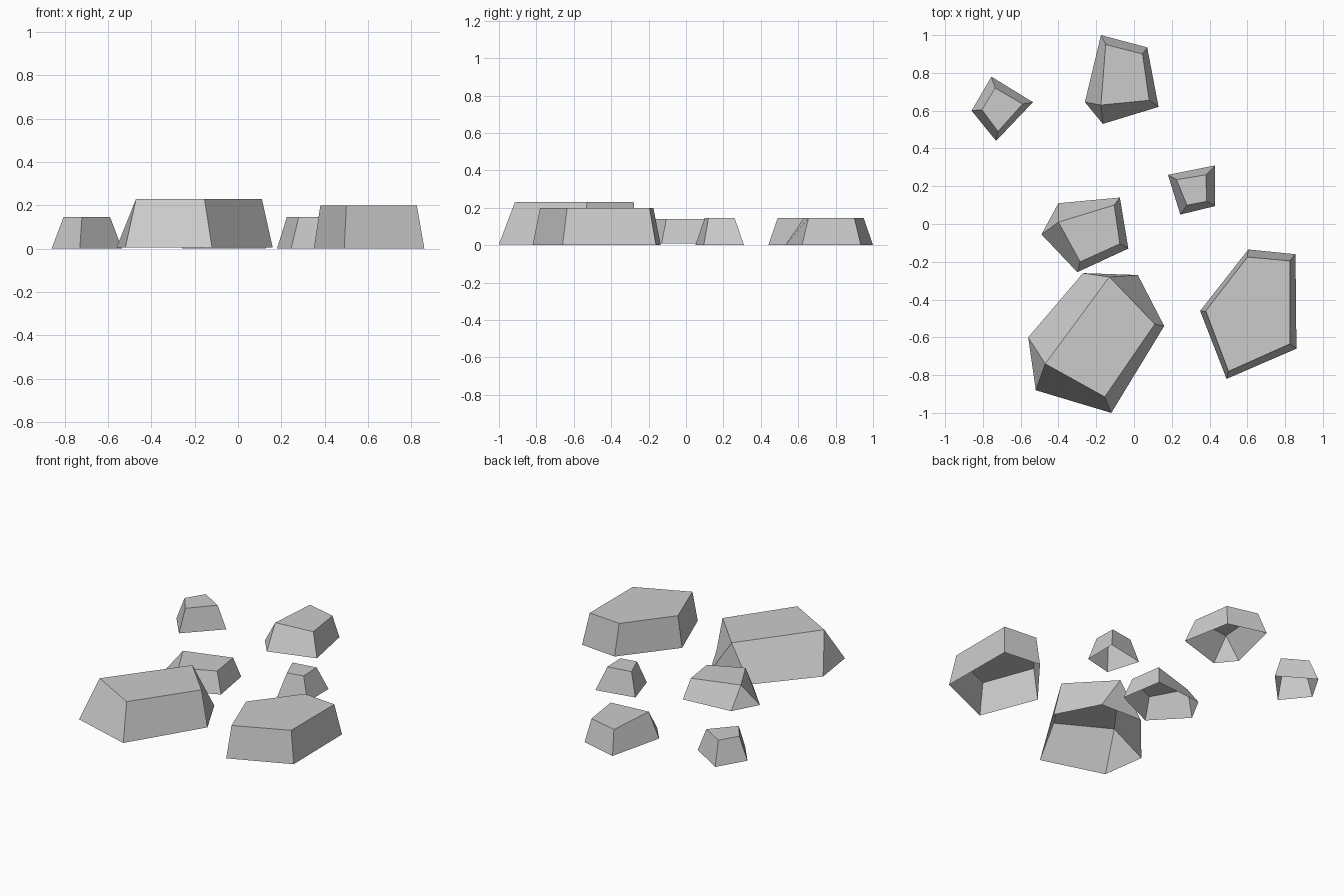
import bpy
import bmesh

default_cube = bpy.data.objects.get("Cube")
if default_cube:
    bpy.data.objects.remove(default_cube, do_unlink=True)

# One flat stone colour for every rock
stone = bpy.data.materials.new("stone_grey")
stone.use_nodes = True
stone_colour = (0.6, 0.6, 0.6, 1)
stone.diffuse_color = stone_colour
stone.node_tree.nodes["Principled BSDF"].inputs["Base Color"].default_value = stone_colour


def rock(name, height, bottom, top, shared=(), base=0.0):
    """Open-bottomed rock; outlines run clockwise seen from above.
    Each top corner index in shared joins two neighbouring bottom corners."""
    bm = bmesh.new()
    lower = [bm.verts.new((x, y, base)) for x, y in bottom]
    upper = [bm.verts.new((x, y, height)) for x, y in top]

    # Upper corner above each lower corner
    above = []
    for index, vert in enumerate(upper):
        above += [vert, vert] if index in shared else [vert]
    # A shared first corner also closes the outline when it wraps round
    count = len(lower)
    for i in range(count):
        j = (i + 1) % count
        corners = [lower[j], lower[i], above[i]]
        if above[j] is not above[i]:
            corners.append(above[j])
        bm.faces.new(corners)
    bm.faces.new(reversed(upper))

    mesh = bpy.data.meshes.new(name)
    bm.to_mesh(mesh)
    bm.free()
    mesh.materials.append(stone)
    obj = bpy.data.objects.new(name, mesh)
    bpy.context.scene.collection.objects.link(obj)
    return obj


# Largest rock at the front
rock("large_front_rock", 0.23,
     bottom=[(-.52, -.88), (-.56, -.6), (-.27, -.26), (.02, -.27), (.16, -.54), (-.12, -1)],
     top=[(-.47, -.74), (-.13, -.28), (.11, -.53), (-.155, -.915)],
     shared=(0, 1), base=0.005)

# Broad flat rock on the left
rock("broad_left_rock", 0.2,
     bottom=[(.35, -.46), (.605, -.135), (.855, -.16), (.86, -.66), (.49, -.82)],
     top=[(.38, -.46), (.6, -.175), (.825, -.195), (.825, -.635), (.5, -.78)])

# Middle rock behind the largest one
rock("middle_rock", 0.14,
     bottom=[(-.49, -.055), (-.4, .11), (-.075, .14), (-.03, -.13), (-.3, -.255)],
     top=[(-.4, .01), (-.105, .1), (-.075, -.105), (-.285, -.2)],
     shared=(0,), base=0.01)

# Rock at the back
rock("back_rock", 0.145,
     bottom=[(-.175, 1), (.07, .935), (.13, .62), (-.165, .53), (-.26, .645)],
     top=[(-.15, .95), (.045, .9), (.08, .655), (-.175, .63)],
     shared=(3,))

# Two small four-sided rocks
rock("small_right_rock", 0.145,
     bottom=[(-.755, .78), (-.535, .645), (-.73, .44), (-.86, .6)],
     top=[(-.735, .72), (-.59, .635), (-.72, .49), (-.805, .605)])
rock("small_left_rock", 0.145,
     bottom=[(.18, .26), (.43, .31), (.43, .095), (.245, .05)],
     top=[(.225, .235), (.38, .26), (.385, .12), (.28, .1)])
